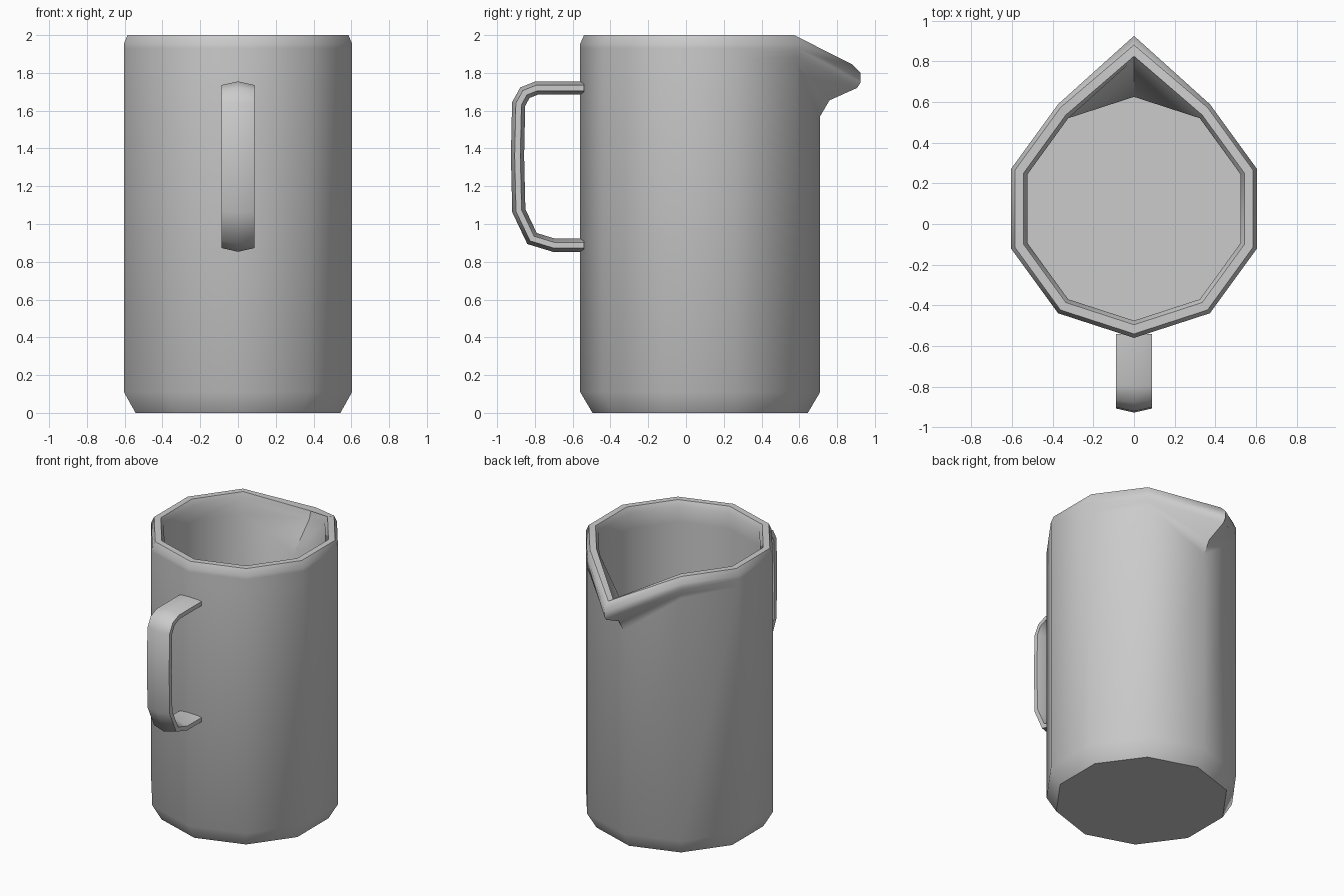
import bpy, bmesh, math
from mathutils import Vector

if "Cube" in bpy.data.objects:
    bpy.data.objects.remove(bpy.data.objects["Cube"])


def finish(name, bm, angle):
    bmesh.ops.recalc_face_normals(bm, faces=bm.faces)
    mesh = bpy.data.meshes.new(name)
    bm.to_mesh(mesh)
    bm.free()
    ob = bpy.data.objects.new(name, mesh)
    bpy.context.collection.objects.link(ob)
    bpy.ops.object.select_all(action='DESELECT')
    ob.select_set(True)
    bpy.context.view_layer.objects.active = ob
    bpy.ops.object.shade_smooth_by_angle(angle=math.radians(angle))
    return ob


def skin(bm, rings):
    """Bridge consecutive closed rings and cap both ends."""
    n = len(rings[0])
    for a, b in zip(rings, rings[1:]):
        for i in range(n):
            j = (i + 1) % n
            bm.faces.new((a[i], a[j], b[j], b[i]))
    bm.faces.new(rings[0])
    bm.faces.new(rings[-1])


# Jug body: ten-sided lathe, with one column pulled out into the spout
SIDES, CENTRE_Y = 10, 0.075
wall = [(.57, 0), (.635, .11), (.635, 1.85), (.635, 1.88), (.635, 1.91),
        (.635, 1.93), (.635, 1.955), (.615, 2), (.57, 2), (.55, 1.96),
        (.55, 1.85), (.55, .08)]
spout = [(.57, 0), (.635, .11), (.635, 1.57), (.685, 1.655), (.83, 1.72),
         (.85, 1.75), (.85, 1.80), (.805, 1.845), (.75, 1.84), (.735, 1.79),
         (.55, 1.60), (.55, .08)]
bm = bmesh.new()
rings = []
for w, s in zip(wall, spout):
    ring = []
    for k in range(SIDES):
        r, z = s if k == 0 else w
        a = math.pi / 2 + k * math.tau / SIDES
        ring.append(bm.verts.new((r * math.cos(a), CENTRE_Y + r * math.sin(a), z)))
    rings.append(ring)
skin(bm, rings)
finish("jug_body", bm, 50)

# Handle: flattened hexagonal section swept along a path in the y-z plane
path = [Vector(p) for p in [(-.54, 1.72), (-.79, 1.72), (-.853, 1.695),
                            (-.886, 1.635), (-.892, 1.36), (-.885, 1.07),
                            (-.815, .923), (-.70, .888), (-.54, .888)]]
section = [(-.088, -.015), (0, -.035), (.088, -.015),
           (.088, .015), (0, .035), (-.088, .015)]
bm = bmesh.new()
rings = []
for i, p in enumerate(path):
    d_in = (p - path[max(i - 1, 0)]).normalized()
    d_out = (path[min(i + 1, len(path) - 1)] - p).normalized()
    t = (d_in + d_out).normalized()
    normal = Vector((t.y, -t.x))
    mitre = 1 / max(t.dot(d_out if i == 0 else d_in), 0.5)
    ring = []
    for u, v in section:
        q = p + normal * v * mitre
        ring.append(bm.verts.new((u, q.x, q.y)))
    rings.append(ring)
skin(bm, rings)
finish("handle", bm, 50)
